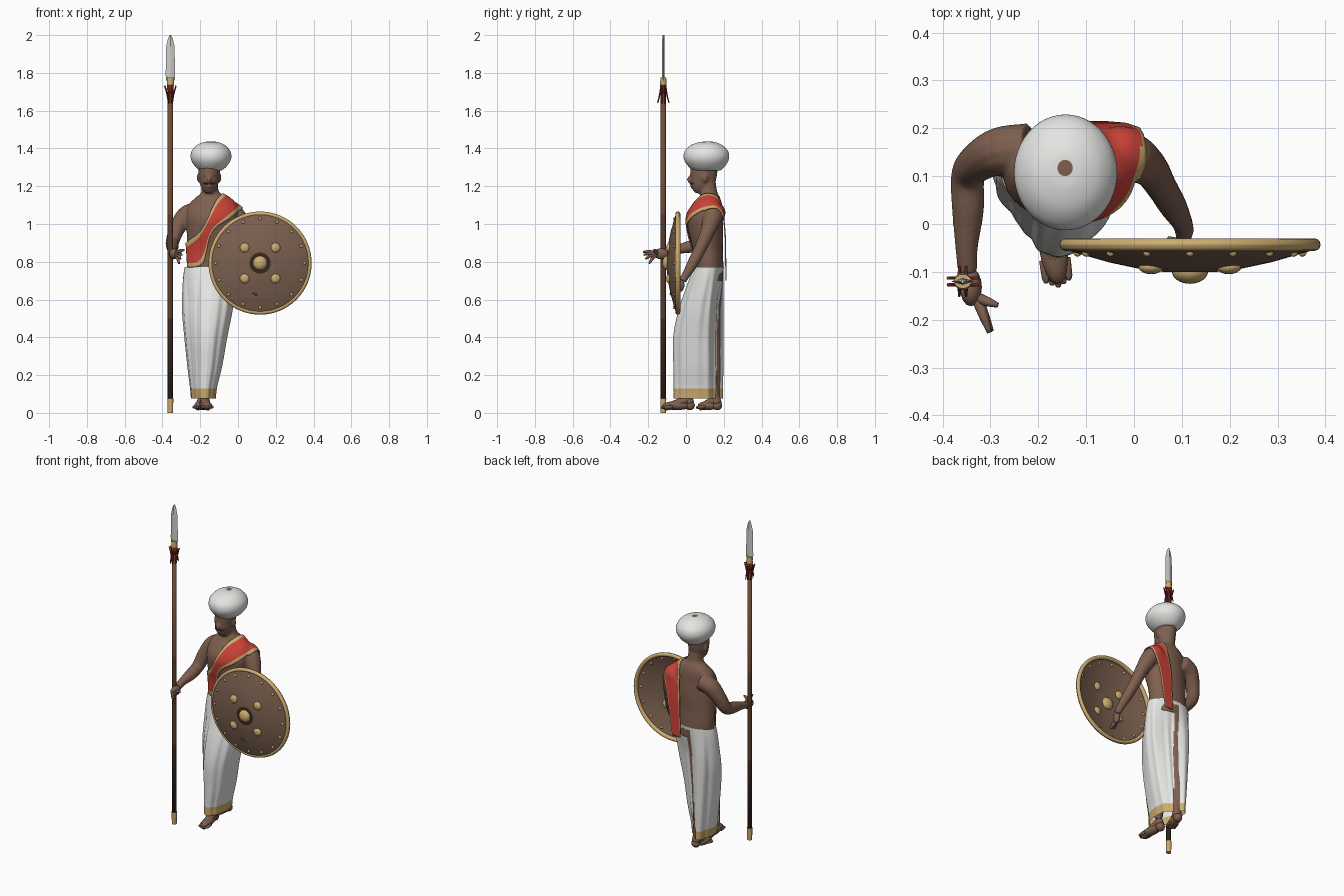
import bpy, bmesh, math
from math import sin, cos, pi, radians
from mathutils import Vector, Matrix
from mathutils.bvhtree import BVHTree

if "Cube" in bpy.data.objects:
    bpy.data.objects.remove(bpy.data.objects["Cube"])


def material(name, r, g, b):
    m = bpy.data.materials.new(name)
    m.use_nodes = True
    m.diffuse_color = (r, g, b, 1)
    m.node_tree.nodes["Principled BSDF"].inputs["Base Color"].default_value = (r, g, b, 1)
    return m


SKIN = material("brown_skin", .21, .115, .078)
WHITE = material("white_cloth", .78, .78, .76)
RED = material("red_cloth", .6, .055, .04)
GOLD = material("gold", .6, .41, .16)
HIDE = material("shield_hide", .195, .115, .077)
WOOD = material("wood", .165, .07, .035)
MIDWOOD = material("shaded_wood", .1, .046, .024)
DARK = material("dark_brown", .042, .023, .015)
TASSEL = material("dark_red", .24, .02, .017)
STEEL = material("steel", .62, .62, .6)


def finish(bm, name, mats, smooth=True, rule=None):
    bmesh.ops.recalc_face_normals(bm, faces=bm.faces)
    for f in bm.faces:
        f.smooth = smooth
        if rule:
            f.material_index = rule(f.calc_center_median())
    me = bpy.data.meshes.new(name)
    bm.to_mesh(me)
    bm.free()
    for m in mats:
        me.materials.append(m)
    ob = bpy.data.objects.new(name, me)
    bpy.context.collection.objects.link(ob)
    return ob


def resample(rows, k):
    """Smooth curve through rows of numbers, k steps per span."""
    out = []
    for i in range(len(rows) - 1):
        a, b, c, d = (rows[max(0, min(len(rows) - 1, i + j))] for j in (-1, 0, 1, 2))
        for s in range(k):
            t = s / k
            out.append([.5 * (2*q + (r-p)*t + (2*p-5*q+4*r-u)*t*t + (3*q-p-3*r+u)*t**3)
                        for p, q, r, u in zip(a, b, c, d)])
    return out + [list(rows[-1])]


def bridge(name, rings, mats, caps=True, smooth=True, rule=None):
    bm = bmesh.new()
    vs = [[bm.verts.new(p) for p in ring] for ring in rings]
    n = len(vs[0])
    for a, b in zip(vs, vs[1:]):
        for i in range(n):
            j = (i + 1) % n
            bm.faces.new((a[i], a[j], b[j], b[i]))
    if caps:
        bm.faces.new(vs[0])
        bm.faces.new(vs[-1])
    return finish(bm, name, mats, smooth, rule)


def loft(name, rows, mats, n=32, k=4, fold=None, **kw):
    """Stack of level ellipses given as x, y, z, rx, ry."""
    rings = []
    for x, y, z, rx, ry in resample(rows, k):
        ring = []
        for i in range(n):
            a = 2 * pi * i / n
            f = fold(a, z) if fold else 1
            ring.append((x + rx * f * cos(a), y + ry * f * sin(a), z))
        rings.append(ring)
    return bridge(name, rings, mats, **kw)


def tube(name, rows, mat, n=12, k=4):
    """Round limb along points given as x, y, z, radius."""
    rows = resample(rows, k)
    rings = []
    for i, (x, y, z, r) in enumerate(rows):
        t = Vector(rows[min(i+1, len(rows)-1)][:3]) - Vector(rows[max(i-1, 0)][:3])
        q = t.to_track_quat('Z', 'X')
        rings.append([Vector((x, y, z)) + q @ Vector((r*cos(2*pi*j/n), r*sin(2*pi*j/n), 0))
                      for j in range(n)])
    return bridge(name, rings, [mat])


def ellipsoid(name, c, s, mat, rot=0, seg=16):
    bm = bmesh.new()
    bmesh.ops.create_uvsphere(bm, u_segments=seg, v_segments=seg // 2, radius=1, matrix=
        Matrix.Translation(c) @ Matrix.Rotation(rot, 4, 'Z') @ Matrix.Diagonal((*s, 1)))
    return finish(bm, name, [mat])


# Body: torso, head and arms fused into one smooth skin
HX = -.153
parts = [
    loft("torso", [(-.15, .12, .7, .115, .075), (-.15, .12, .78, .12, .078), (-.148, .115, .87, .122, .08),
                   (-.142, .105, .96, .13, .092), (-.137, .1, 1.04, .135, .093), (-.137, .115, 1.1, .125, .075),
                   (-.14, .125, 1.14, .085, .055), (-.147, .12, 1.17, .047, .045), (HX, .11, 1.24, .045, .045)], [SKIN]),
    loft("head", [(HX, .066, 1.163, .018, .016), (HX, .08, 1.185, .038, .047), (HX, .089, 1.22, .05, .066),
                  (HX, .093, 1.26, .056, .071), (-.15, .097, 1.31, .056, .073), (-.148, .1, 1.36, .05, .065)], [SKIN]),
    tube("right_arm", [(-.22, .157, 1.065, .054), (-.28, .152, 1.04, .051), (-.325, .13, .97, .042),
                       (-.347, .1, .905, .036), (-.347, .03, .882, .034), (-.35, -.05, .865, .024),
                       (-.348, -.1, .85, .021)], SKIN),
    tube("left_arm", [(-.05, .15, 1.065, .053), (-.005, .14, 1.035, .052), (.033, .115, .96, .04),
                      (.056, .08, .88, .033), (.08, .04, .8, .03), (.102, 0, .73, .022), (.105, -.02, .7, .021)], SKIN),
    ellipsoid("nose", (HX, .022, 1.236), (.013, .017, .02), SKIN),
    ellipsoid("lips", (HX, .031, 1.2), (.018, .01, .008), SKIN),
]
for s in (-1, 1):
    parts.append(ellipsoid("ear", (HX + s * .056, .1, 1.245), (.009, .016, .024), SKIN))
bm = bmesh.new()
for p in parts:
    bm.from_mesh(p.data)
    bpy.data.objects.remove(p)
body = finish(bm, "body", [SKIN])
mod = body.modifiers.new("fuse", 'REMESH')
mod.mode, mod.voxel_size, mod.use_smooth_shade = 'VOXEL', .006, True
mod = body.modifiers.new("soften", 'SMOOTH')
mod.factor, mod.iterations = .5, 4

# Face
for s in (-1, 1):
    ellipsoid("eye", (HX + s * .021, .034, 1.254), (.008, .006, .004), DARK)
    tube("eyebrow", [(HX + s*.009, .029, 1.269, .001), (HX + s*.022, .032, 1.272, .002),
                     (HX + s*.036, .043, 1.268, .001)], DARK, 8)
    tube("moustache", [(HX, .024, 1.215, .003), (HX + s*.016, .026, 1.212, .004),
                       (HX + s*.028, .036, 1.215, .003), (HX + s*.034, .04, 1.222, .001)], DARK, 8)

# Turban with a small opening on top
loft("turban", [(-.145, .11, 1.283, .058, .072), (-.144, .109, 1.3, .079, .092), (-.143, .108, 1.33, .101, .114),
                (-.143, .108, 1.36, .108, .121), (-.143, .108, 1.39, .1, .112), (-.143, .109, 1.418, .074, .082),
                (-.143, .112, 1.433, .04, .043), (-.144, .117, 1.436, .016, .017)],
     [WHITE, SKIN], n=48, rule=lambda c: int(c.z > 1.43 and math.hypot(c.x + .144, c.y - .117) < .01))


# Long wrapped lower garment: pleats, a slanted section and a deep fold at the rear
def bump(a, centre, half):
    d = abs((math.degrees(a) - centre + 180) % 360 - 180) / half
    return cos(d * pi / 2) if d < 1 else 0


def pleats(a, z):
    g = min(1, max(0, (.8 - z) / .2))
    return (1 + g * (.016 * cos(11 * a + 1) + .01 * cos(17 * a) - .23 * bump(a, 222, 58) ** 1.5
                     - .25 * bump(a, 66, 44) + .09 * bump(a, 118, 22)))


def garment_colour(c):
    t = (c.z - .08) / .7
    a = math.degrees(math.atan2((c.y - .065 - .05 * t * t) / (.13 - .05 * t), (c.x + .185 - .035 * t) / (.07 + .065 * t)))
    return 2 if (80 if c.z < .5 else 84) < a < 96 and c.z < .75 else int(c.z < .125)


loft("lower_garment", [(-.185, .065, .077, .066, .132), (-.184, .065, .14, .073, .132), (-.178, .065, .25, .093, .134),
                       (-.173, .065, .4, .114, .135), (-.165, .08, .55, .135, .12), (-.155, .107, .7, .14, .094),
                       (-.15, .12, .772, .134, .082)],
     [WHITE, GOLD, SKIN], n=120, k=8, fold=pleats, caps=False, rule=garment_colour)

# Legs and bare feet
for side, heel, toe in (("left", (-.178, .02), (-.16, -.115)), ("right", (-.185, .165), (-.212, .07))):
    h, t = Vector((*heel, .04)), Vector((*toe, .03))
    d = (t - h).normalized()
    w = Vector((-d.y, d.x, 0))
    mid = (h + t) / 2
    tube(side + "_leg", [(-.17, .08, .5, .05), (h.x, h.y * .75 + .01, .25, .036), (h.x, h.y - .015, .11, .024),
                         (h.x, h.y, .05, .025)], SKIN)
    ellipsoid(side + "_foot", mid + Vector((0, 0, .004)), ((t - h).length * .58, .03, .024), SKIN, math.atan2(d.y, d.x))
    ellipsoid(side + "_heel", h, (.027, .027, .026), SKIN)
    tube(side + "_instep", [(*(h + Vector((0, 0, .04))), .024), (*(mid + Vector((0, 0, .012))), .024), (*t, .018)], SKIN)
    for i in range(5):
        p = t + w * (i - 2) * .012 - d * abs(i - 2) * .006
        tube(side + "_toe", [(*(p - d*.03), .009), (*(p + d*.008), .008), (*(p + d*.018), .003)], SKIN, 8, 2)

# Hands
for side, palm, size, knuckle, tips in (
    ("right", (-.341, -.132, .842), (.023, .04, .029), (-.328, -.155, .842),
     ((-.302, -.227, .852), (-.298, -.224, .836), (-.304, -.214, .815), (-.312, -.195, .79), (-.284, -.17, .862))),
    ("left", (.104, -.032, .675), (.017, .024, .034), (.1, -.045, .655),
     ((.075, -.075, .645), (.08, -.083, .632), (.095, -.083, .624), (.11, -.075, .62), (.07, -.03, .665)))):
    ellipsoid(side + "_palm", palm, size, SKIN)
    k = Vector(knuckle)
    for tip in tips:
        t = Vector(tip)
        start = k.lerp(t, .1)
        bend = k.lerp(t, .55) + Vector((0, 0, .006))
        tube(side + "_finger", [(*start, .012), (*bend, .0095), (*t, .005)], SKIN, 8, 3)

# Sash laid on the body: each row gives its inner and outer edge
deps = bpy.context.evaluated_depsgraph_get()
tree = BVHTree.FromObject(body, deps)
rows = resample([(-.275, .1, .9, -.265, .09, .77), (-.27, .06, .91, -.2, .03, .78), (-.22, 0, .945, -.172, 0, .84),
                 (-.185, 0, .985, -.15, 0, .925), (-.15, .02, 1.045, -.115, .01, .985),
                 (-.115, .06, 1.12, -.055, .03, 1.025), (-.09, .1, 1.15, .008, .075, 1.07),
                 (-.08, .14, 1.155, .03, .13, 1.09), (-.085, .19, 1.1, .025, .19, 1.07),
                 (-.1, .21, .95, -.012, .21, .95), (-.105, .213, .82, -.035, .213, .82),
                 (-.11, .215, .7, -.055, .215, .7)], 8)
bm = bmesh.new()
COLS = 12
grid = []
for i, r in enumerate(rows):
    line = []
    for j in range(COLS + 1):
        p = Vector(r[:3]).lerp(Vector(r[3:]), j / COLS)
        if i < 67:
            loc, nor, _, _ = tree.find_nearest(p)
            p = loc + nor * .009
        line.append(bm.verts.new(p))
    grid.append(line)
for i, (a, b) in enumerate(zip(grid, grid[1:])):
    hem = 2 if i < 60 else 1
    for j in range(COLS):
        bm.faces.new((a[j], a[j+1], b[j+1], b[j])).material_index = int(j < hem or j >= COLS - hem)
for _ in range(3):
    bmesh.ops.smooth_vert(bm, verts=[v for v in bm.verts if not v.is_boundary], factor=.4,
                          use_axis_x=True, use_axis_y=True, use_axis_z=True)
sash = finish(bm, "sash", [RED, GOLD])
sash.modifiers.new("thickness", 'SOLIDIFY').thickness = .006

# Round thin shield; its bosses and studs pass through to the back
SC = Vector((.117, 0, .793))


def on_shield(r, a, y):
    return SC + Vector((r * cos(a), y, r * sin(a)))


front = [(.002, -.1), (.04, -.1), (.056, -.1), (.1, -.095), (.17, -.08), (.25, -.057), (.266, -.05)]
profile = front + [(r, y + .004) for r, y in reversed(front)]
bridge("shield", [[on_shield(r, 2*pi*i/64, y) for i in range(64)] for r, y in profile], [HIDE, DARK],
       rule=lambda c: int(c.y < -.098))
bridge("shield_rim", [[on_shield(.261 + .012*cos(b), 2*pi*i/64, -.043 + .013*sin(b)) for i in range(64)]
                      for b in (2*pi*j/12 for j in range(13))], [GOLD], caps=False)
ellipsoid("centre_boss", on_shield(0, 0, -.099), (.038, .026, .038), GOLD, seg=24)
for i in range(4):
    ellipsoid("boss", on_shield(.115, pi/4 + i*pi/2, -.09), (.026, .015, .026), GOLD)
for i in range(16):
    ellipsoid("stud", on_shield(.235, i*pi/8, -.06), (.009, .009, .009), GOLD, seg=10)

# Spear
SX, SY = -.358, -.12


def rod(name, rows, mats, **kw):
    return loft(name, [(SX, SY, z, rx, ry) for z, rx, ry in rows], mats, k=1, **kw)


rod("spear_shaft", [(z, .014, .014) for z in (.02, .5, 1.05, 1.75)], [WOOD, MIDWOOD, DARK], n=16,
    rule=lambda c: int(c.z < 1.05) + int(c.z < .5))
rod("spear_butt", [(0, .0145, .0145), (.075, .0155, .0155)], [GOLD], n=16, smooth=False)
rod("spear_socket", [(1.735, .018, .018), (1.775, .018, .015)], [GOLD], n=16, smooth=False)
rod("spear_blade", [(1.76, .023, .006), (1.79, .025, .007), (1.94, .022, .007), (1.98, .013, .006), (2, .003, .005)],
    [STEEL], n=4, smooth=False)
rod("tassel_wrap", [(1.69, .0155, .0155), (1.735, .018, .018)], [TASSEL], n=16)
for s in (-1, 1):
    for o in (-.007, .007):
        tube("tassel_strip", [(SX + s*.03, SY + o, 1.732, .004), (SX + s*.018, SY + o, 1.69, .004),
                              (SX + s*.01, SY + o, 1.635, .003)], TASSEL, 6)
        tube("tassel_strip", [(SX + o, SY + s*.012, 1.735, .004), (SX + o, SY + s*.018, 1.69, .004),
                              (SX + o, SY + s*.03, 1.64, .003)], TASSEL, 6)
